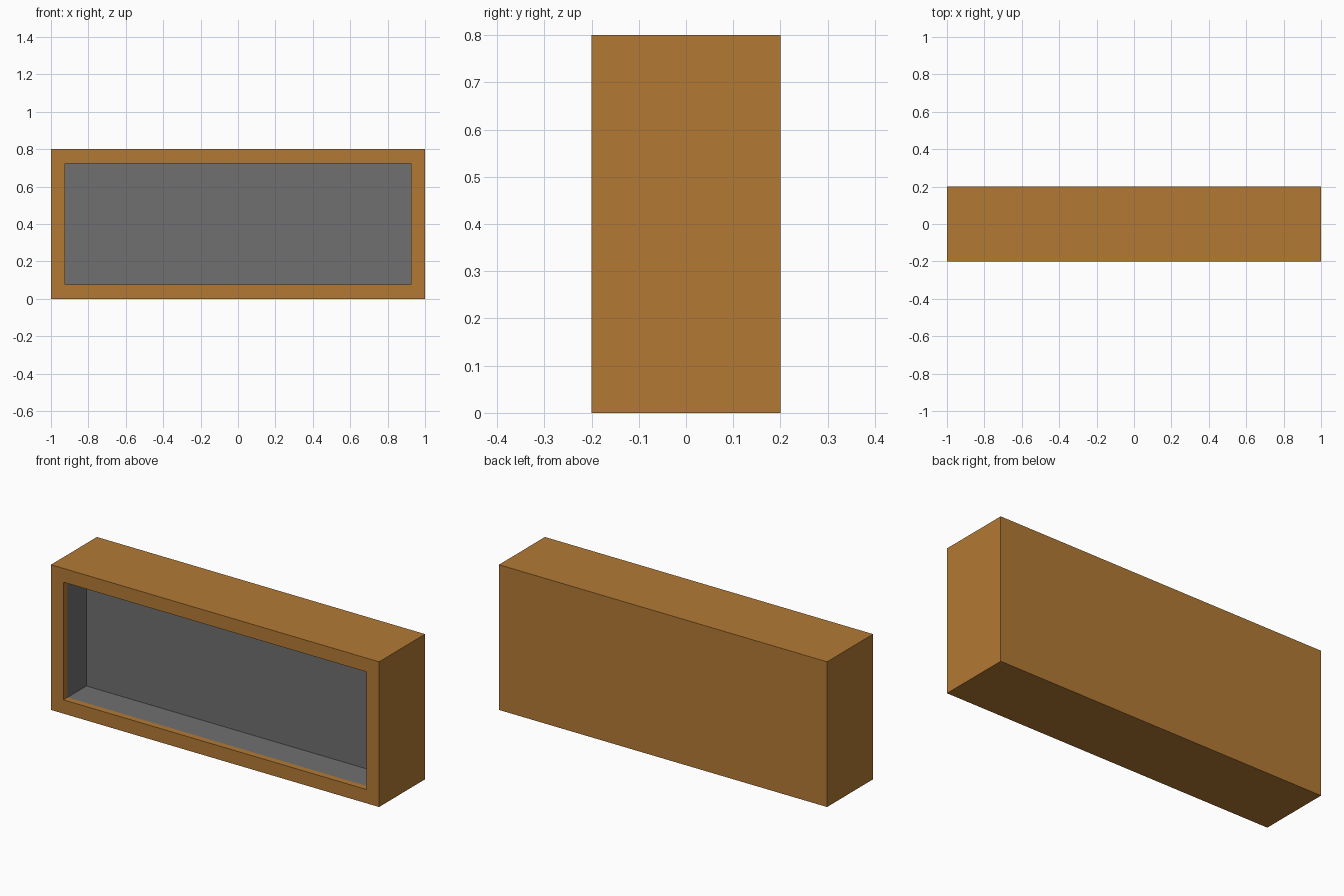
import bpy
import bmesh
from mathutils import Vector

cube = bpy.data.objects.get("Cube")
if cube:
    bpy.data.objects.remove(cube, do_unlink=True)

WIDTH, DEPTH, HEIGHT = 2.0, 0.4, 0.8
BORDER = 0.076      # width of the wooden rim
LIP = 0.035         # wooden strip just inside the opening
RECESS = 0.2        # full depth of the opening


def make_material(name, rgb):
    mat = bpy.data.materials.new(name)
    mat.use_nodes = True
    mat.diffuse_color = (*rgb, 1)
    bsdf = next(n for n in mat.node_tree.nodes if n.type == "BSDF_PRINCIPLED")
    bsdf.inputs["Base Color"].default_value = (*rgb, 1)
    return mat


wood = make_material("wood brown", (0.45, 0.195, 0.035))
grey = make_material("lining grey", (0.16, 0.16, 0.16))

# Wooden box
bm = bmesh.new()
bmesh.ops.create_cube(bm, size=1)
bmesh.ops.scale(bm, vec=(WIDTH, DEPTH, HEIGHT), verts=bm.verts)
bmesh.ops.translate(bm, vec=(0, 0, HEIGHT / 2), verts=bm.verts)
bm.normal_update()

# Opening in the front
panel = min(bm.faces, key=lambda f: f.calc_center_median().y)
bmesh.ops.inset_region(bm, faces=[panel], thickness=BORDER, use_even_offset=True)

# Push the panel back: wooden lip first, then the grey lining
for step in (LIP, RECESS - LIP):
    panel = bmesh.ops.extrude_discrete_faces(bm, faces=[panel])["faces"][0]
    bmesh.ops.translate(bm, vec=Vector((0, step, 0)), verts=panel.verts)

# Grey for the back panel and the inner walls behind the lip
lip_y = -DEPTH / 2 + LIP
for f in bm.faces:
    inside = all(abs(v.co.x) < WIDTH / 2 - 0.01 for v in f.verts)
    f.material_index = int(inside and f.calc_center_median().y > lip_y + 0.01)

bmesh.ops.recalc_face_normals(bm, faces=bm.faces)
mesh = bpy.data.meshes.new("shelf_box")
bm.to_mesh(mesh)
bm.free()
mesh.materials.append(wood)
mesh.materials.append(grey)
box = bpy.data.objects.new("shelf_box", mesh)
bpy.context.collection.objects.link(box)
